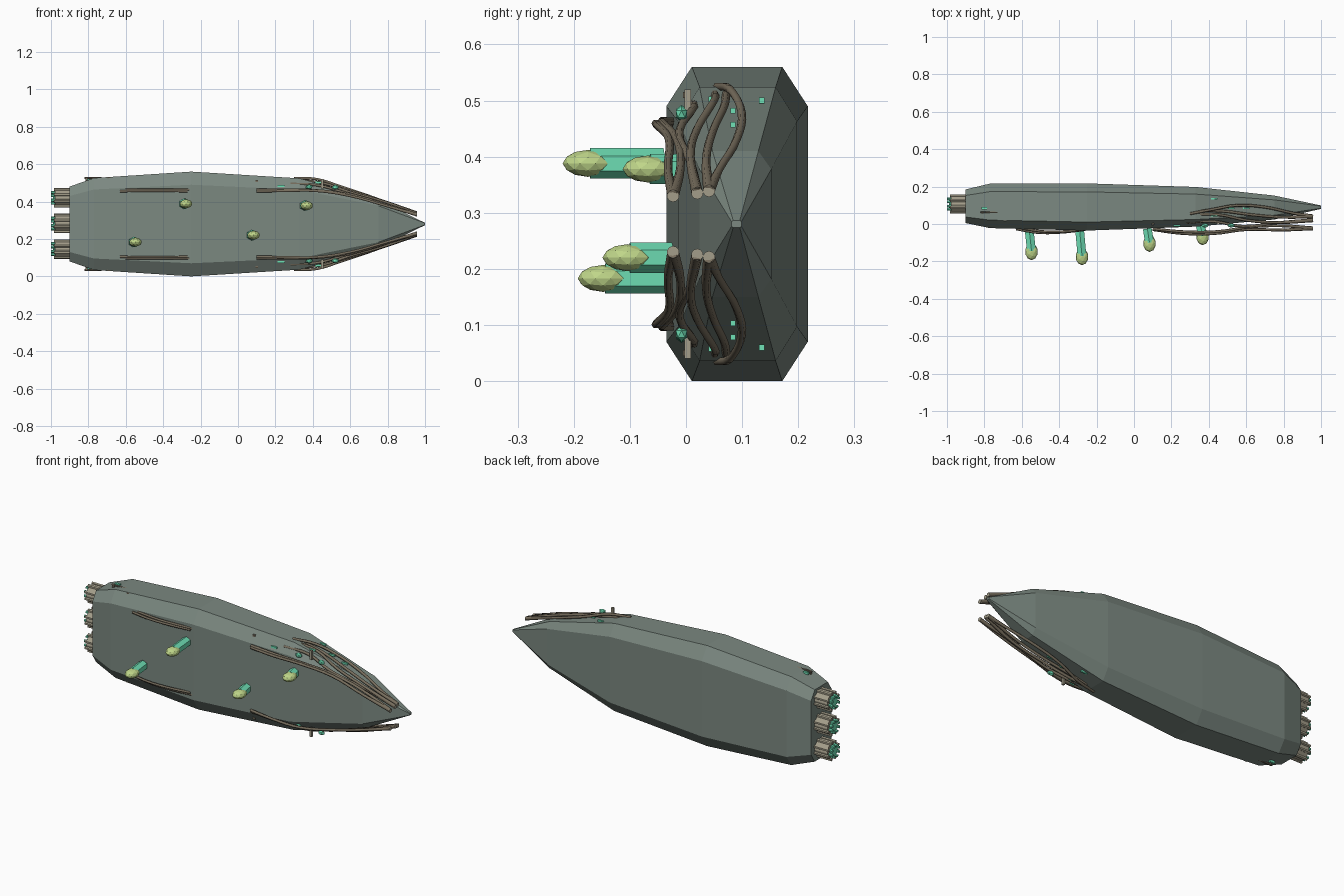
import bpy, bmesh, math
from mathutils import Matrix, Vector

if "Cube" in bpy.data.objects:
    bpy.data.objects.remove(bpy.data.objects["Cube"])

MID = 0.28  # height of the mirror plane


def material(name, rgb):
    m = bpy.data.materials.new(name)
    m.diffuse_color = (*rgb, 1)
    m.use_nodes = True
    m.node_tree.nodes["Principled BSDF"].inputs["Base Color"].default_value = m.diffuse_color
    return m


HULL = material("grey green hull", (0.20, 0.25, 0.22))
BROWN = material("brown cable", (0.185, 0.155, 0.110))
BEIGE = material("beige metal", (0.37, 0.34, 0.255))
TEAL = material("teal glow", (0.16, 0.75, 0.47))
LIME = material("yellow green pod", (0.52, 0.67, 0.25))


def finish(name, bm, mat):
    bmesh.ops.recalc_face_normals(bm, faces=bm.faces)
    me = bpy.data.meshes.new(name)
    bm.to_mesh(me)
    bm.free()
    me.materials.append(mat)
    ob = bpy.data.objects.new(name, me)
    bpy.context.collection.objects.link(ob)
    return ob


def cylinder(name, a, b, r, sides, mat):
    a, b = Vector(a), Vector(b)
    d = b - a
    bm = bmesh.new()
    m = Matrix.Translation((a + b) / 2) @ d.to_track_quat('Z', 'Y').to_matrix().to_4x4()
    bmesh.ops.create_cone(bm, cap_ends=True, segments=sides, radius1=r, radius2=r,
                          depth=d.length, matrix=m)
    return finish(name, bm, mat)


def ball(name, c, size, mat, sub=2):
    bm = bmesh.new()
    bmesh.ops.create_icosphere(bm, subdivisions=sub, radius=1,
                               matrix=Matrix.Translation(c) @ Matrix.Diagonal((*size, 1)))
    return finish(name, bm, mat)


def box(name, c, size, mat):
    bm = bmesh.new()
    bmesh.ops.create_cube(bm, size=1, matrix=Matrix.Translation(c) @ Matrix.Diagonal((*size, 1)))
    return finish(name, bm, mat)


def cable(name, pts, r, flare):
    cu = bpy.data.curves.new(name, 'CURVE')
    cu.dimensions = '3D'
    cu.bevel_depth = r
    cu.bevel_resolution = 1
    cu.resolution_u = 4
    cu.use_fill_caps = True
    sp = cu.splines.new('BEZIER')
    sp.bezier_points.add(len(pts) - 1)
    for bp, p in zip(sp.bezier_points, pts):
        bp.co = p
        bp.handle_left_type = bp.handle_right_type = 'AUTO'
    sp.bezier_points[-1].radius = flare
    ob = bpy.data.objects.new(name, cu)
    bpy.context.collection.objects.link(ob)
    cu.materials.append(BROWN)
    bpy.ops.object.select_all(action='DESELECT')
    bpy.context.view_layer.objects.active = ob
    ob.select_set(True)
    bpy.ops.object.convert(target='MESH')


# Hull: chamfered cross-section lofted along x (x, centre y, half y, half z)
stations = [(-0.90, 0.095, 0.090, 0.200), (-0.77, 0.097, 0.119, 0.246),
            (-0.25, 0.091, 0.126, 0.280), (0.33, 0.092, 0.106, 0.244),
            (0.75, 0.088, 0.064, 0.130), (1.00, 0.090, 0.009, 0.006)]
section = [(-1, -.75), (-.64, -1), (.64, -1), (1, -.75), (1, .75), (.64, 1), (-.64, 1), (-1, .75)]
bm = bmesh.new()
rings = [[bm.verts.new((x, cy + hy * u, MID + hz * v)) for u, v in section]
         for x, cy, hy, hz in stations]
for p, q in zip(rings, rings[1:]):
    for i in range(8):
        j = (i + 1) % 8
        bm.faces.new((p[i], p[j], q[j], q[i]))
bm.faces.new(rings[0])
bm.faces.new(rings[-1])
finish("hull", bm, HULL)

# Engines: drum, ring of rods, glowing nozzle
for cz in (0.42, 0.283, 0.146):
    cy = 0.107
    cylinder("engine_drum", (-0.89, cy, cz), (-0.978, cy, cz), 0.047, 12, BEIGE)
    cylinder("engine_core", (-0.97, cy, cz), (-0.99, cy, cz), 0.028, 8, TEAL)
    for k in range(8):
        a = math.tau * (k + .5) / 8
        y, z = cy + 0.047 * math.cos(a), cz + 0.047 * math.sin(a)
        cylinder("engine_rod", (-0.89, y, z), (-0.985, y, z), 0.009, 6, BEIGE)
        y, z = cy + 0.031 * math.cos(a), cz + 0.031 * math.sin(a)
        cylinder("engine_jet", (-0.97, y, z), (-1.0, y, z), 0.008, 6, TEAL)

# Pods on stalks along the front side (x, z, tip y, stalk root y)
for x, z, tip, root in ((-0.278, 0.388, -0.217, -0.040), (0.367, 0.378, -0.110, -0.010),
                        (-0.548, 0.183, -0.190, -0.036), (0.083, 0.22, -0.146, -0.025)):
    cylinder("pod_stalk", (x - 0.012, root, z), (x, tip + 0.046, z), 0.027, 6, TEAL)
    ball("pod", (x, tip + 0.042, z), (0.034, 0.045, 0.024), LIME)

# Cables for the upper half, mirrored to the lower half
cables = [
    [(0.10, -0.030, 0.455), (0.25, -0.050, 0.457), (0.42, -0.052, 0.457), (0.60, -0.030, 0.430),
     (0.80, -0.032, 0.375), (0.955, -0.023, 0.33)],
    [(0.10, -0.026, 0.463), (0.28, -0.042, 0.463), (0.45, -0.040, 0.458), (0.62, -0.016, 0.430),
     (0.80, -0.010, 0.380), (0.955, -0.023, 0.33)],
    [(0.28, 0.008, 0.495), (0.42, 0.014, 0.488), (0.58, -0.012, 0.445), (0.78, 0.008, 0.390),
     (0.955, 0.02, 0.335)],
    [(0.30, 0.050, 0.515), (0.45, 0.050, 0.500), (0.60, 0.020, 0.450), (0.78, 0.008, 0.400),
     (0.955, 0.02, 0.335)],
    [(0.30, 0.055, 0.525), (0.42, 0.078, 0.520), (0.55, 0.099, 0.480), (0.70, 0.090, 0.430),
     (0.85, 0.058, 0.375), (0.955, 0.041, 0.339)],
    [(0.36, 0.072, 0.514), (0.48, 0.068, 0.490), (0.64, 0.048, 0.446), (0.80, 0.036, 0.395),
     (0.955, 0.041, 0.339)],
    [(-0.63, -0.027, 0.455), (-0.52, -0.046, 0.456), (-0.40, -0.046, 0.456), (-0.27, -0.032, 0.455)],
    [(-0.60, -0.024, 0.464), (-0.48, -0.040, 0.465), (-0.38, -0.040, 0.465), (-0.26, -0.030, 0.464)],
]
for side in (1, -1):
    def at(x, y, z):
        return (x, y, MID + side * (z - MID))
    for i, pts in enumerate(cables):
        front = i < 6
        cable("cable", [at(*p) for p in pts], 0.0075 if front else 0.0065, 1.4 if front else 1)
    # Pale cut ends of the cables
    for y, z in ((-0.023, 0.33), (0.02, 0.335), (0.041, 0.339)):
        cylinder("cable_end", at(0.950, y, z), at(0.957, y, z), 0.011, 10, BEIGE)
    # Mast, lamps and rear brackets
    box("mast", at(0.45, 0.003, 0.495), (0.012, 0.012, 0.05), BEIGE)
    ball("lamp", at(0.52, -0.008, 0.476), (0.021, 0.012, 0.014), TEAL, 1)
    ball("lamp", at(0.38, -0.008, 0.478), (0.021, 0.012, 0.014), TEAL, 1)
    for p in ((0.43, 0.135, 0.50), (0.60, 0.084, 0.457), (0.52, 0.084, 0.482),
              (0.23, -0.010, 0.483), (0.43, 0.045, 0.502)):
        box("small_light", at(*p), (0.035, 0.009, 0.010), TEAL)
    box("rear_light", at(-0.80, 0.084, 0.522), (0.030, 0.012, 0.012), TEAL)
    cylinder("rear_pipe", at(-0.82, 0.062, 0.525), at(-0.73, 0.062, 0.525), 0.005, 6, BROWN)
    box("rear_bracket", at(-0.81, 0.062, 0.510), (0.012, 0.012, 0.035), BROWN)
    box("deck_stud", at(-0.69, 0.02, 0.525), (0.014, 0.010, 0.010), BROWN)
    box("deck_stud", at(0.10, 0.0, 0.510), (0.014, 0.010, 0.010), BROWN)
